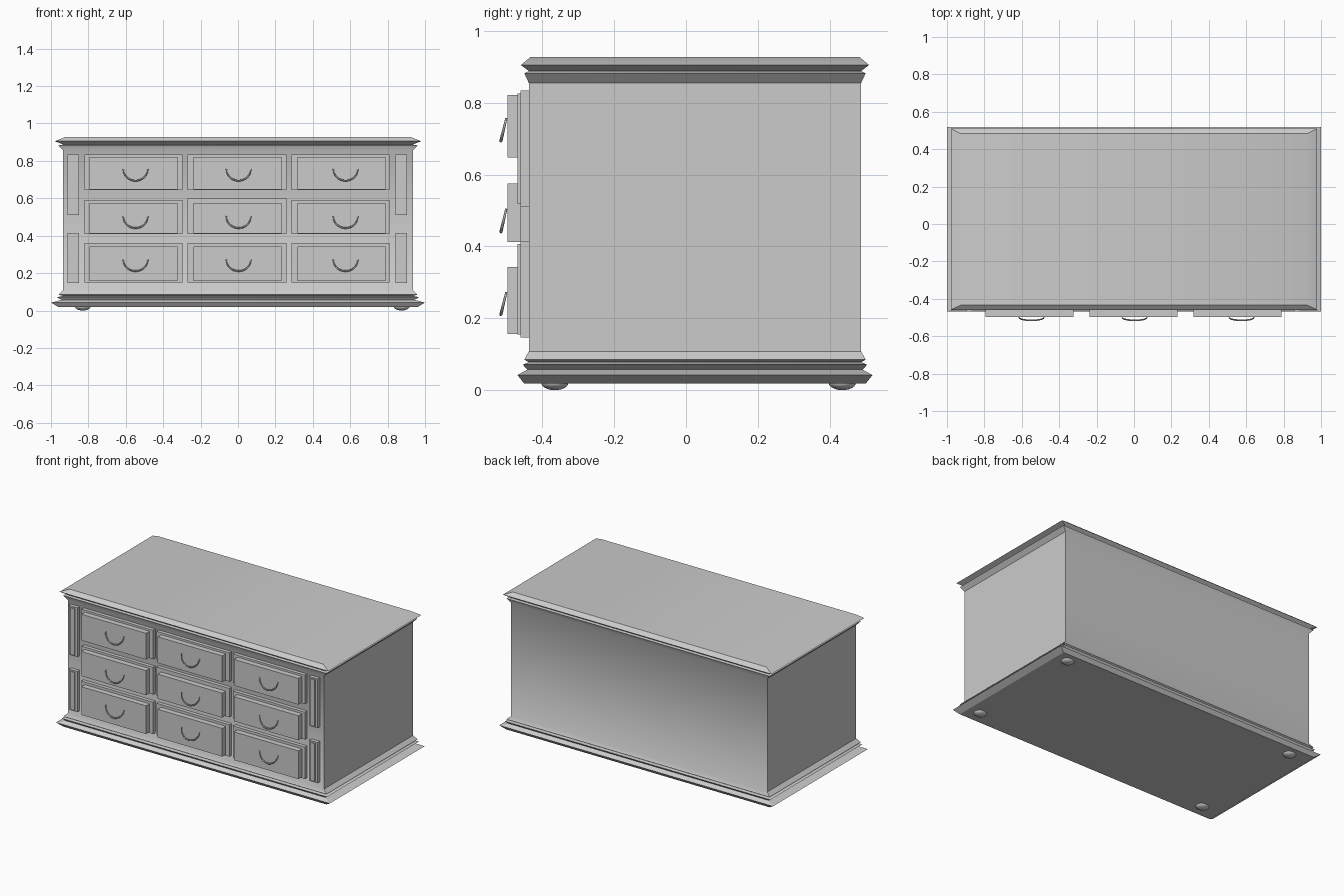
import bpy, bmesh
from math import pi, sin, cos, radians

if "Cube" in bpy.data.objects:
    bpy.data.objects.remove(bpy.data.objects["Cube"])

CY = 0.025            # centre of the carcass in depth
HX, HY = 0.935, 0.4625  # carcass half sizes


def finish(name, bm):
    bmesh.ops.recalc_face_normals(bm, faces=bm.faces)
    me = bpy.data.meshes.new(name)
    bm.to_mesh(me)
    bm.free()
    ob = bpy.data.objects.new(name, me)
    bpy.context.collection.objects.link(ob)
    return ob


def smooth(ob, angle=30):
    bpy.ops.object.select_all(action='DESELECT')
    ob.select_set(True)
    bpy.context.view_layer.objects.active = ob
    bpy.ops.object.shade_smooth_by_angle(angle=radians(angle))


def box(name, x0, x1, y0, y1, z0, z1):
    bm = bmesh.new()
    bmesh.ops.create_cube(bm, size=1)
    for v in bm.verts:
        v.co = (x1 if v.co.x > 0 else x0,
                y1 if v.co.y > 0 else y0,
                z1 if v.co.z > 0 else z0)
    return finish(name, bm)


# Carcass with moulded base and cornice: stacked rectangles (half depth, height)
profile = [(0.475, 0.018), (0.494, 0.042), (0.467, 0.057), (0.479, 0.071),
           (0.463, 0.078), (0.475, 0.085), (0.4625, 0.108), (0.4625, 0.855),
           (0.475, 0.882), (0.462, 0.888), (0.4845, 0.905), (0.458, 0.927)]
bm = bmesh.new()
rings = []
for hy, z in profile:
    hx = HX * hy / HY
    rings.append([bm.verts.new((sx * hx, CY + sy * hy, z))
                  for sx, sy in ((-1, -1), (1, -1), (1, 1), (-1, 1))])
for a, b in zip(rings, rings[1:]):
    for i in range(4):
        j = (i + 1) % 4
        bm.faces.new((a[i], a[j], b[j], b[i]))
bm.faces.new(rings[0][::-1])
bm.faces.new(rings[-1])
smooth(finish("carcass", bm))

# Bun feet
for x in (-0.83, 0.875):
    for y in (-0.365, 0.435):
        bm = bmesh.new()
        bmesh.ops.create_uvsphere(bm, u_segments=24, v_segments=12, radius=1)
        bmesh.ops.scale(bm, vec=(0.042, 0.038, 0.021), verts=bm.verts)
        bmesh.ops.translate(bm, vec=(x, y, 0.021), verts=bm.verts)
        smooth(finish("foot", bm))


def handle(x, z_top, z_low):
    """Half-round bail handle, leaning out at the bottom, thinner at its ends."""
    cu = bpy.data.curves.new("drawer_handle", 'CURVE')
    cu.dimensions = '3D'
    cu.bevel_depth = 0.0045
    cu.bevel_resolution = 3
    cu.use_fill_caps = True
    sp = cu.splines.new('POLY')
    n = 24
    sp.points.add(n)
    for i, p in enumerate(sp.points):
        a = pi * i / n
        p.co = (x - 0.066 * cos(a), -0.5 - 0.015 * sin(a),
                z_top - (z_top - z_low) * sin(a), 1)
        p.radius = 0.65 + 0.35 * sin(a)
    sp.use_smooth = True
    ob = bpy.data.objects.new("drawer_handle", cu)
    bpy.context.collection.objects.link(ob)


# Drawers: (frame x range, panel x range, handle x) by (frame z, panel z, handle z)
columns = [(-0.82, -0.297, -0.794, -0.323, -0.548),
           (-0.27, 0.26, -0.238, 0.233, 0.003),
           (0.286, 0.81, 0.318, 0.789, 0.575)]
rows = [(0.644, 0.834, 0.648, 0.821, 0.757, 0.694),
        (0.41, 0.59, 0.413, 0.575, 0.505, 0.441),
        (0.15, 0.36, 0.157, 0.343, 0.273, 0.211)]
for c, (fx0, fx1, px0, px1, hx) in enumerate(columns):
    for r, (fz0, fz1, pz0, pz1, hz0, hz1) in enumerate(rows):
        top = fz1 + (0.01 if (c, r) == (1, 1) else 0)
        box("drawer_frame", fx0, fx1, -0.461, -0.43, fz0, top)
        box("drawer_front", px0, px1, -0.497, -0.44, pz0, pz1)
        handle(hx, hz0, hz1)

# Corner pilasters: raised plate with a narrower strip on top
for x in (-0.88, 0.872):
    for z0, z1 in ((0.51, 0.834), (0.147, 0.415)):
        box("pilaster_plate", x - 0.031, x + 0.031, -0.461, -0.43, z0, z1)
        box("pilaster_strip", x - 0.015, x + 0.015, -0.469, -0.44,
            z0 + 0.008, z1 - 0.008)
